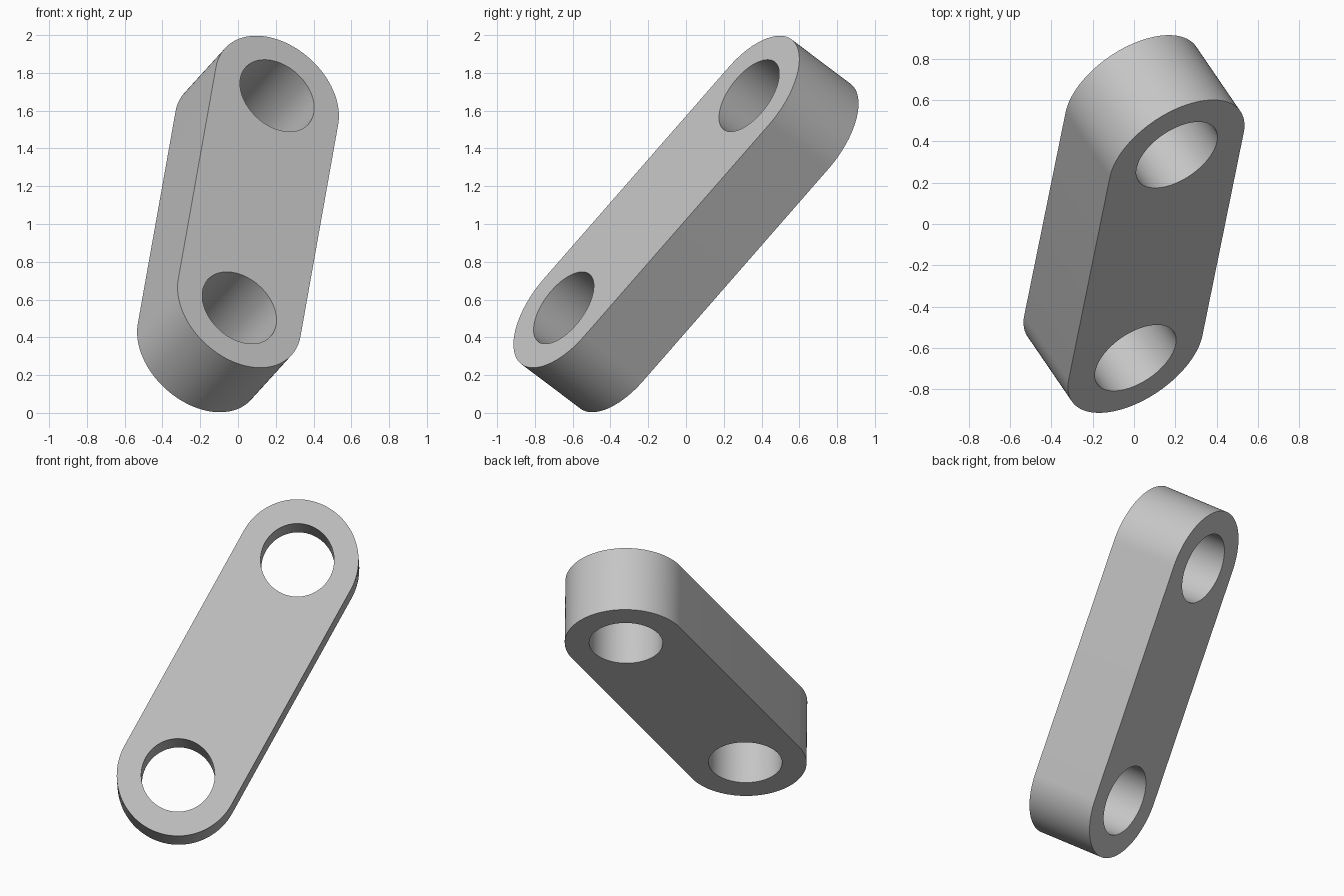
import bpy, bmesh, math
from mathutils import Vector, Matrix

cube = bpy.data.objects.get("Cube")
if cube:
    bpy.data.objects.remove(cube, do_unlink=True)

SPAN = 1.505       # distance between the hole centres
RADIUS = 0.373     # rounded ends
HOLE = 0.224       # hole radius
THICK = 0.447
STEPS = 48         # segments per half circle

grey = bpy.data.materials.new("plain grey")
grey.use_nodes = True
colour = (0.56, 0.56, 0.56, 1)
grey.diffuse_color = colour
grey.node_tree.nodes["Principled BSDF"].inputs["Base Color"].default_value = colour


def arc(cy, radius, start, sweep, count):
    """Points along an arc centred on the long (y) axis of the link."""
    return [Vector((radius * math.cos(start + sweep * i / count),
                    cy + radius * math.sin(start + sweep * i / count),
                    -THICK / 2)) for i in range(count + 1)]


bm = bmesh.new()


def add_loop(points):
    verts = [bm.verts.new(p) for p in points]
    return [bm.edges.new((a, b)) for a, b in zip(verts, verts[1:] + verts[:1])]


# Outline with rounded ends, and the two hole rims
half = SPAN / 2
edges = add_loop(arc(half, RADIUS, 0, math.pi, STEPS)
                 + arc(-half, RADIUS, math.pi, math.pi, STEPS))
for end in (-half, half):
    edges += add_loop(arc(end, HOLE, 0, math.tau, STEPS * 2)[:-1])

# Fill the plate around the holes and give it thickness
bmesh.ops.triangle_fill(bm, edges=edges, use_beauty=True, use_dissolve=False)
solid = bmesh.ops.extrude_face_region(bm, geom=bm.faces[:], use_keep_orig=True)
top = [g for g in solid["geom"] if isinstance(g, bmesh.types.BMVert)]
bmesh.ops.translate(bm, verts=top, vec=(0, 0, THICK))
bmesh.ops.recalc_face_normals(bm, faces=bm.faces[:])

mesh = bpy.data.meshes.new("link_plate")
bm.to_mesh(mesh)
bm.free()
mesh.materials.append(grey)
link = bpy.data.objects.new("link_plate", mesh)
bpy.context.collection.objects.link(link)

# Lean the link: long axis up and back, face turned to the front
along = Vector((0.2, 0.983, 1.125)).normalized()
face = Vector((0.481, -0.693, 0.537))
face = (face - along * face.dot(along)).normalized()
side = along.cross(face)
turn = Matrix((side, along, face)).transposed().to_4x4()
link.matrix_world = Matrix.Translation((0, 0, 1)) @ turn

bpy.context.view_layer.objects.active = link
link.select_set(True)
bpy.ops.object.shade_smooth_by_angle(angle=math.radians(30))
